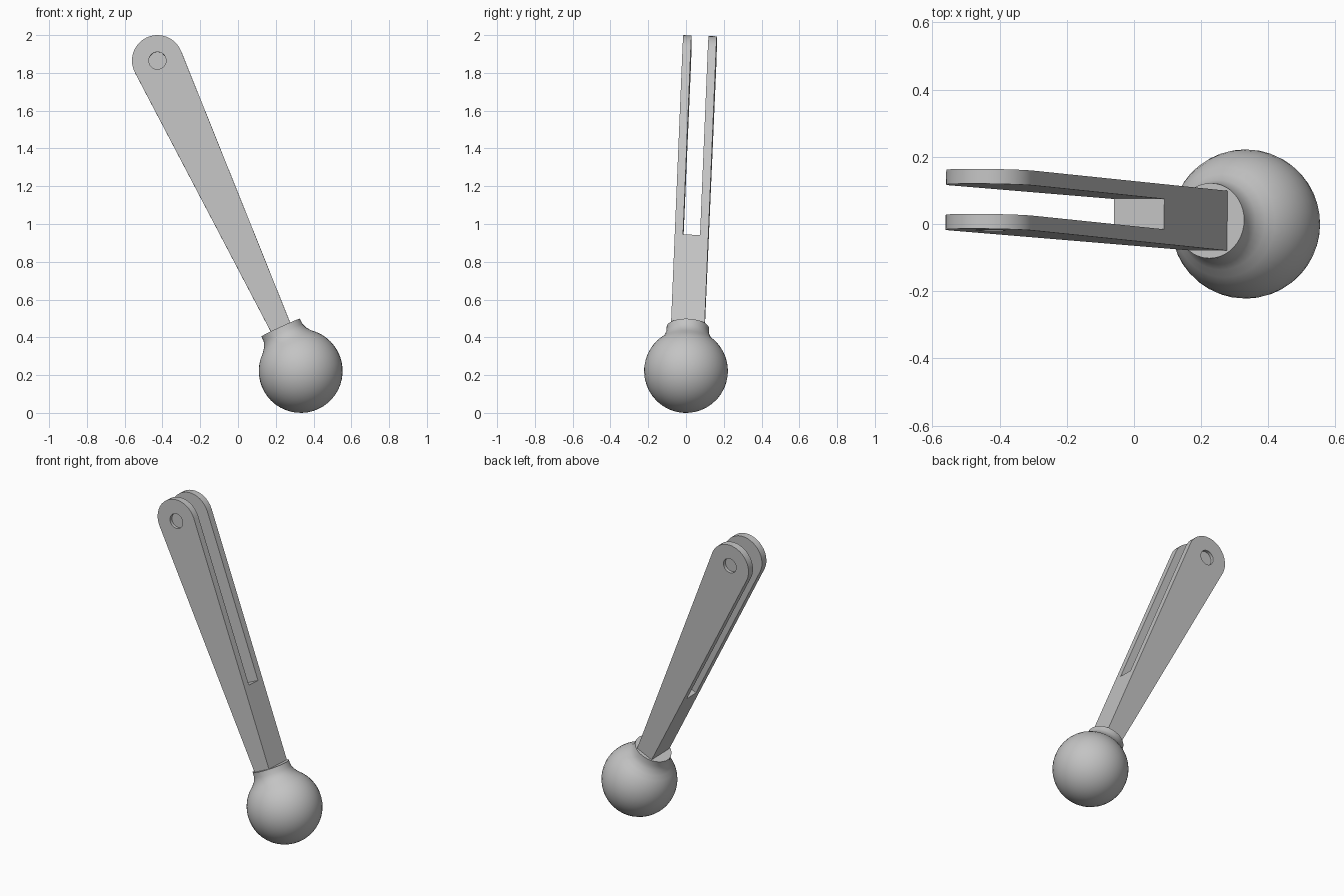
import bpy, bmesh, math
from mathutils import Matrix, Vector

cube = bpy.data.objects.get("Cube")
if cube:
    bpy.data.objects.remove(cube, do_unlink=True)

grey = bpy.data.materials.new("plain grey")
grey.use_nodes = True
grey.diffuse_color = (0.55, 0.55, 0.55, 1)
grey.node_tree.nodes["Principled BSDF"].inputs["Base Color"].default_value = grey.diffuse_color

# Tilted frame: origin at the ball centre, local z along the arm, local y across the fork
centre = Vector((0.332, 0, 0.222))
pivot = Vector((-0.425, 0.07, 1.862))
along = (pivot - centre).normalized()
across = (Vector((0, 1, 0)) - along * along.y).normalized()
side = across.cross(along)
frame = Matrix((side, across, along)).transposed().to_4x4()
frame.translation = centre
reach = (pivot - centre).length

ball_r, tip_r, base_half = 0.222, 0.135, 0.055
arm_half, gap_half = 0.089, 0.045
base_z, slot_z, collar_z = 0.22, 0.757, 0.253


def make_object(name, bm):
    bmesh.ops.recalc_face_normals(bm, faces=bm.faces)
    mesh = bpy.data.meshes.new(name)
    bm.to_mesh(mesh)
    bm.free()
    mesh.materials.append(grey)
    obj = bpy.data.objects.new(name, mesh)
    bpy.context.collection.objects.link(obj)
    obj.matrix_world = frame
    return obj


def prism(name, outline, y0, y1):
    """Extrude an (x, z) outline from y0 to y1."""
    bm = bmesh.new()
    face = bm.faces.new([bm.verts.new((x, y0, z)) for x, z in outline])
    result = bmesh.ops.extrude_face_region(bm, geom=[face])
    moved = [v for v in result["geom"] if isinstance(v, bmesh.types.BMVert)]
    bmesh.ops.translate(bm, verts=moved, vec=(0, y1 - y0, 0))
    return make_object(name, bm)


def arc(radius, z, start, end, steps):
    angles = [start + (end - start) * i / steps for i in range(steps + 1)]
    return [(radius * math.cos(a), z + radius * math.sin(a)) for a in angles]


def select_only(obj):
    bpy.ops.object.select_all(action="DESELECT")
    obj.select_set(True)
    bpy.context.view_layer.objects.active = obj


def smooth(obj, degrees):
    select_only(obj)
    bpy.ops.object.shade_smooth_by_angle(angle=math.radians(degrees))


# Ball with a short collar, turned around the arm axis
join_z = 0.17
top_angle = math.asin(join_z / ball_r)
profile = arc(ball_r, 0, -math.pi / 2, top_angle, 18)
profile[0] = (0, -ball_r)
profile += [(0.123, 0.195), (0.113, 0.222), (0.112, collar_z), (0, collar_z)]
bm = bmesh.new()
verts = [bm.verts.new((x, 0, z)) for x, z in profile]
edges = [bm.edges.new(pair) for pair in zip(verts, verts[1:])]
bmesh.ops.spin(bm, geom=verts + edges, axis=(0, 0, 1), cent=(0, 0, 0),
               angle=math.tau, steps=40)
bmesh.ops.remove_doubles(bm, verts=bm.verts, dist=0.0001)
smooth(make_object("ball_and_collar", bm), 50)

# Tapered arm with a rounded tip
lean = math.asin((tip_r - base_half) / (reach - base_z))
outline = [(-base_half, base_z), (base_half, base_z)]
outline += arc(tip_r, reach, -lean, math.pi + lean, 20)
arm = prism("forked_arm", outline, -arm_half, arm_half)

# Slot that splits the arm, and a shallow round recess on each outer face
slot = [(-0.3, slot_z), (0.3, slot_z), (0.3, reach + 0.3), (-0.3, reach + 0.3)]
cutters = [prism("slot_cutter", slot, -gap_half, gap_half)]
circle = arc(0.046, reach, 0, math.tau, 24)[:-1]
for name, sign in (("front_recess_cutter", -1), ("back_recess_cutter", 1)):
    cutters.append(prism(name, circle, sign * (arm_half - 0.02), sign * (arm_half + 0.05)))

for cutter in cutters:
    cutter.hide_render = True
    cut = arm.modifiers.new(cutter.name, "BOOLEAN")
    cut.operation = "DIFFERENCE"
    cut.solver = "EXACT"
    cut.object = cutter
    select_only(arm)
    bpy.ops.object.modifier_apply(modifier=cut.name)
    bpy.data.objects.remove(cutter, do_unlink=True)
smooth(arm, 30)
